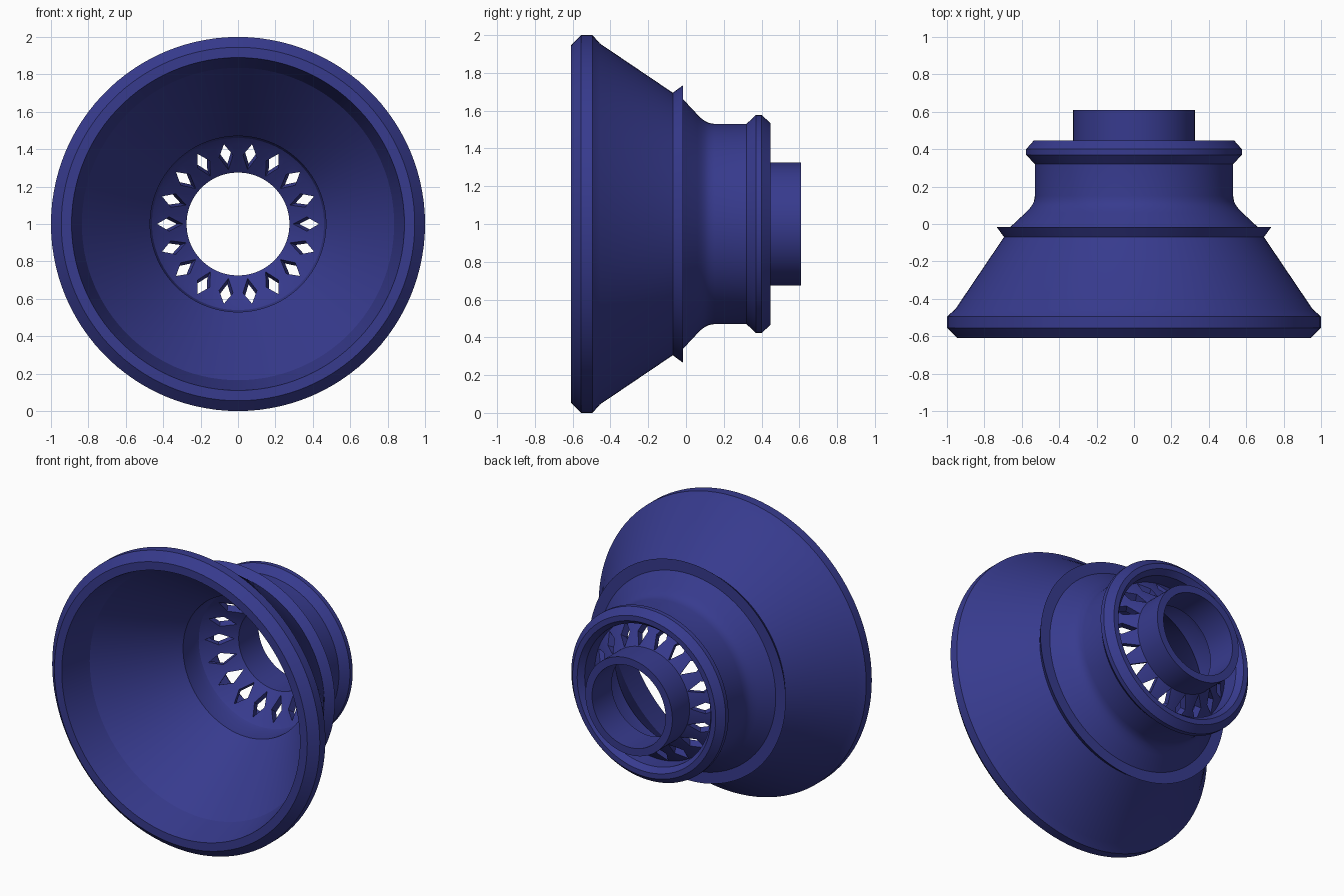
import bpy, bmesh, math
from mathutils import Matrix, Vector

if "Cube" in bpy.data.objects:
    bpy.data.objects.remove(bpy.data.objects["Cube"])

SEGMENTS = 108
VENTS = 18

blue = bpy.data.materials.new("deep_blue")
blue.diffuse_color = (0.038, 0.043, 0.27, 1)
blue.use_nodes = True
blue.node_tree.nodes["Principled BSDF"].inputs["Base Color"].default_value = blue.diffuse_color


def finish(name, bm):
    bmesh.ops.recalc_face_normals(bm, faces=bm.faces)
    mesh = bpy.data.meshes.new(name)
    bm.to_mesh(mesh)
    bm.free()
    mesh.materials.append(blue)
    obj = bpy.data.objects.new(name, mesh)
    bpy.context.collection.objects.link(obj)
    return obj


def revolve(name, profile):
    """Spin a closed (y, radius) profile around the horizontal y axis at z = 1."""
    bm = bmesh.new()
    rings = []
    for i in range(SEGMENTS):
        a = 2 * math.pi * i / SEGMENTS
        rings.append([bm.verts.new((r * math.cos(a), y, 1 + r * math.sin(a))) for y, r in profile])
    n = len(profile)
    for i in range(SEGMENTS):
        p, q = rings[i], rings[(i + 1) % SEGMENTS]
        for j in range(n):
            k = (j + 1) % n
            bm.faces.new((p[j], p[k], q[k], q[j]))
    return finish(name, bm)


# Bell shell, collar, conical vented web and rear tube in one profile
outer = [(-0.61, 0.945), (-0.555, 1.0), (-0.495, 1.0), (-0.455, 0.955),
         (-0.07, 0.695), (-0.015, 0.735), (-0.015, 0.66),
         (0.06, 0.58), (0.08, 0.56), (0.10, 0.545), (0.12, 0.535), (0.15, 0.53),
         (0.32, 0.53), (0.37, 0.577), (0.40, 0.577), (0.447, 0.535)]
rear_cavity = [(0.447, 0.50), (0.41, 0.47), (0.303, 0.47), (0.425, 0.325)]
tube = [(0.61, 0.325), (0.61, 0.275), (0.40, 0.275)]
bowl = [(0.27, 0.43), (0.238, 0.46), (0.20, 0.47), (0.085, 0.47), (-0.39, 0.835), (-0.61, 0.89)]
body = revolve("bell_body", outer + rear_cavity + tube + bowl)

# Diamond vent cutters, square to the conical web
bm = bmesh.new()
diamond = [(0.295, 0), (0.368, 0.038), (0.433, 0), (0.368, -0.038)]
for i in range(VENTS):
    turn = Matrix.Translation((0, 0, 1)) @ Matrix.Rotation(2 * math.pi * i / VENTS, 4, 'Y')
    loops = []
    for d in (-0.04, 0.055):
        loops.append([bm.verts.new(turn @ Vector((r + 0.64 * d, 0.27 + (0.43 - r) * 0.84 + 0.77 * d, w)))
                      for r, w in diamond])
    a, b = loops
    bm.faces.new(a)
    bm.faces.new(b[::-1])
    for j in range(4):
        k = (j + 1) % 4
        bm.faces.new((a[j], b[j], b[k], a[k]))
cutter = finish("vent_cutter", bm)
cutter.hide_render = True

# Cut the vents
cut = body.modifiers.new("vents", 'BOOLEAN')
cut.operation = 'DIFFERENCE'
cut.solver = 'EXACT'
cut.object = cutter
bpy.context.view_layer.objects.active = body
body.select_set(True)
bpy.ops.object.modifier_apply(modifier=cut.name)
bpy.data.objects.remove(cutter)

# Smooth round walls, crisp rims
bpy.ops.object.shade_smooth_by_angle(angle=math.radians(22))
